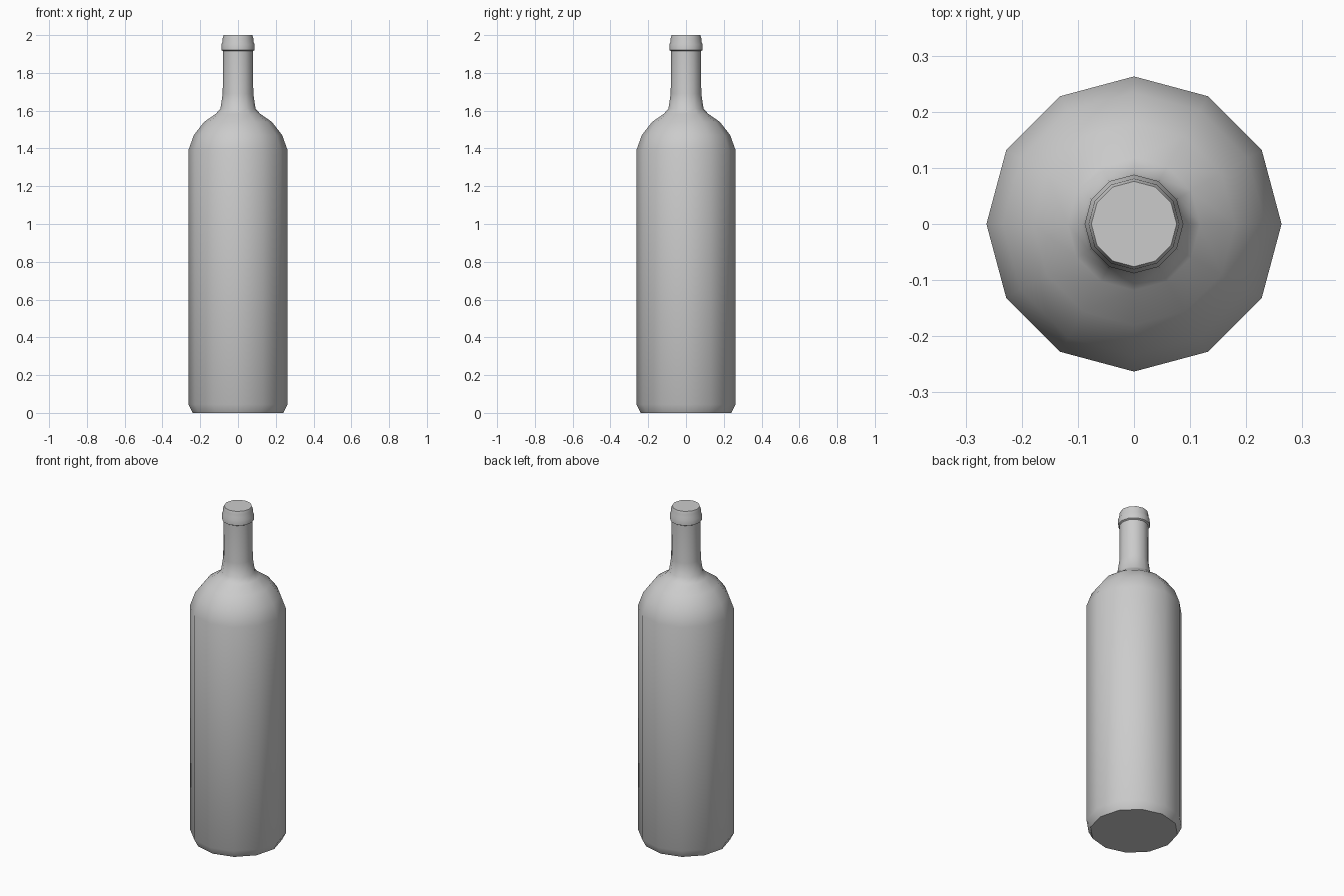
import bpy
import bmesh
from math import cos, sin, pi, radians

cube = bpy.data.objects.get("Cube")
if cube:
    bpy.data.objects.remove(cube, do_unlink=True)

SIDES = 12

# One plain grey glass colour
glass = bpy.data.materials.new("grey_glass")
glass.use_nodes = True
GREY = (0.6, 0.6, 0.6, 1)
glass.diffuse_color = GREY
glass.node_tree.nodes["Principled BSDF"].inputs["Base Color"].default_value = GREY


def lathe(name, profile):
    """Turn (radius, height) points round z and close both ends."""
    bm = bmesh.new()
    rings = []
    for r, z in profile:
        rings.append([bm.verts.new((r * cos(2 * pi * i / SIDES),
                                    r * sin(2 * pi * i / SIDES), z))
                      for i in range(SIDES)])
    for low, high in zip(rings, rings[1:]):
        for i in range(SIDES):
            j = (i + 1) % SIDES
            bm.faces.new((low[i], low[j], high[j], high[i]))
    bm.faces.new(rings[0][::-1])
    bm.faces.new(rings[-1])
    mesh = bpy.data.meshes.new(name)
    bm.to_mesh(mesh)
    bm.free()
    mesh.materials.append(glass)
    obj = bpy.data.objects.new(name, mesh)
    bpy.context.collection.objects.link(obj)
    bpy.ops.object.select_all(action="DESELECT")
    obj.select_set(True)
    bpy.context.view_layer.objects.active = obj
    bpy.ops.object.shade_smooth_by_angle(angle=radians(60))
    return obj


# Base, straight body, rounded shoulder, neck, raised lip and closed top
lathe("bottle", [
    (0.24, 0), (0.263, 0.045),
    (0.263, 1.39), (0.234, 1.47), (0.18, 1.54), (0.118, 1.583),
    (0.093, 1.61), (0.081, 1.69), (0.079, 1.915),
    (0.088, 1.92), (0.088, 1.95), (0.082, 1.965), (0.081, 1.985), (0.076, 2),
])
